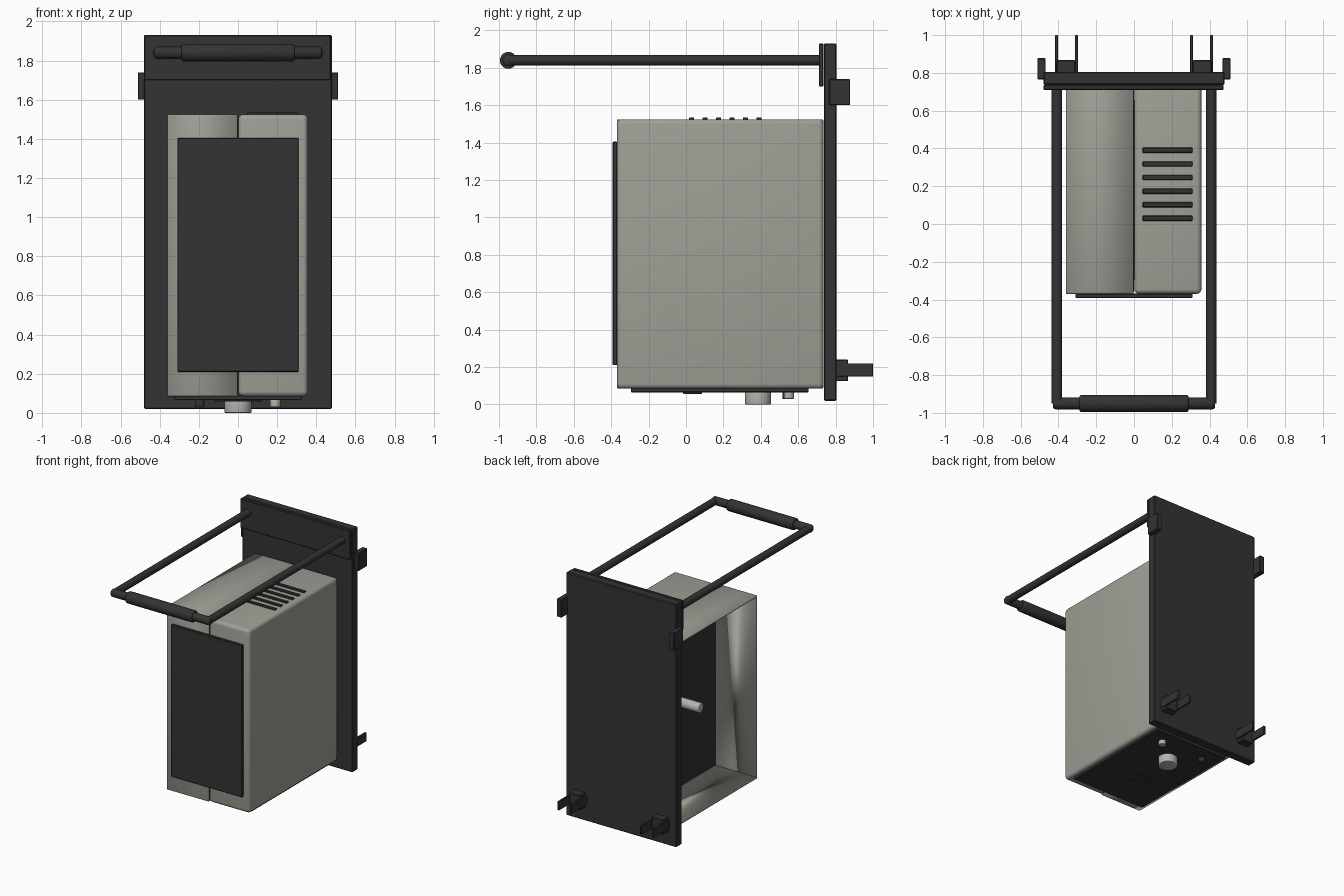
import bpy, bmesh, math
from mathutils import Vector

if "Cube" in bpy.data.objects:
    bpy.data.objects.remove(bpy.data.objects["Cube"], do_unlink=True)


def material(name, color):
    m = bpy.data.materials.new(name)
    m.use_nodes = True
    m.diffuse_color = (*color, 1)
    m.node_tree.nodes["Principled BSDF"].inputs["Base Color"].default_value = (*color, 1)
    return m


GREY = material("warm_grey_casing", (0.35, 0.35, 0.31))
DARK = material("charcoal", (0.033, 0.033, 0.033))
LIGHT = material("light_grey_metal", (0.45, 0.45, 0.42))


def finish(name, bm, mat, bevel=0, segments=2):
    if bevel:
        bmesh.ops.bevel(bm, geom=bm.edges[:], offset=bevel, segments=segments,
                        profile=0.5, affect='EDGES')
    bmesh.ops.recalc_face_normals(bm, faces=bm.faces[:])
    mesh = bpy.data.meshes.new(name)
    bm.to_mesh(mesh)
    bm.free()
    obj = bpy.data.objects.new(name, mesh)
    bpy.context.collection.objects.link(obj)
    mesh.materials.append(mat)
    bpy.ops.object.select_all(action='DESELECT')
    obj.select_set(True)
    bpy.context.view_layer.objects.active = obj
    bpy.ops.object.shade_smooth_by_angle(angle=math.radians(35))
    return obj


def box_mesh(x, y, z):
    bm = bmesh.new()
    bmesh.ops.create_cube(bm, size=1)
    for v in bm.verts:
        v.co = Vector(r[0] if c < 0 else r[1] for c, r in zip(v.co, (x, y, z)))
    return bm


def box(name, x, y, z, mat=DARK, bevel=0.004, segments=1):
    return finish(name, box_mesh(x, y, z), mat, bevel, segments)


def rod(name, start, end, radius, mat=DARK, bevel=0.0, sides=24):
    a, b = Vector(start), Vector(end)
    bm = bmesh.new()
    bmesh.ops.create_cone(bm, cap_ends=True, segments=sides, radius1=radius,
                          radius2=radius, depth=(b - a).length)
    if bevel:
        rims = [e for e in bm.edges if abs(e.verts[0].co.z - e.verts[1].co.z) < 1e-5]
        bmesh.ops.bevel(bm, geom=rims, offset=bevel, segments=3, profile=0.5, affect='EDGES')
    turn = Vector((0, 0, 1)).rotation_difference(b - a)
    for v in bm.verts:
        v.co = turn @ v.co + (a + b) / 2
    return finish(name, bm, mat)


# Casing: closed half, divider, and the half with an open side
DEPTH, HEIGHT = (-0.37, 0.735), (0.085, 1.525)
box("closed_casing_half", (0.002, 0.357), DEPTH, HEIGHT, GREY, 0.025, 4)
box("divider_panel", (-0.012, 0.0), (-0.36, 0.73), (0.095, 1.515), DARK, 0)

bm = box_mesh((-0.36, -0.002), DEPTH, HEIGHT)
bmesh.ops.bevel(bm, geom=[e for e in bm.edges if abs(e.verts[0].co.x - e.verts[1].co.x) > 0.1],
                offset=0.008, segments=2, profile=0.5, affect='EDGES')
bm.normal_update()
bmesh.ops.delete(bm, geom=[f for f in bm.faces if abs(f.normal.x) > 0.9], context='FACES')
shell = finish("open_casing_half", bm, GREY)
wall = shell.modifiers.new("wall", 'SOLIDIFY')
wall.thickness = 0.015
wall.offset = -1

# Drive shaft inside the open half
rod("drive_shaft", (-0.01, 0.165, 0.81), (-0.245, 0.165, 0.81), 0.038, LIGHT, 0.008)

# Front panel and top vents
box("front_panel", (-0.31, 0.31), (-0.392, -0.368), (0.21, 1.405))
for i in range(6):
    y = 0.03 + i * 0.072
    box("vent_bar", (0.045, 0.31), (y - 0.014, y + 0.014), (1.515, 1.535))

# Underside controls
box("bottom_panel", (-0.325, 0.325), (-0.295, 0.655), (0.065, 0.09))
box("bottom_label_plate", (-0.12, 0.12), (-0.015, 0.085), (0.057, 0.066), DARK, 0.002)
rod("main_knob", (0, 0.385, 0.07), (0, 0.385, 0), 0.07, LIGHT, 0.005, 32)
rod("small_knob", (0.19, 0.55, 0.07), (0.19, 0.55, 0.03), 0.027, LIGHT, 0.004)
rod("dark_knob", (-0.195, 0.54, 0.07), (-0.195, 0.54, 0.03), 0.025, DARK, 0.004)

# Back plate and handle mount
box("back_plate", (-0.48, 0.48), (0.737, 0.805), (0.02, 1.93), DARK, 0.006)
box("handle_mount", (-0.48, 0.475), (0.71, 0.735), (1.7, 1.93))

# Paired hooks, brackets and handle arms
for side in (-1, 1):
    def span(a, b):
        return tuple(sorted((side * a, side * b)))
    box("side_hook", span(0.468, 0.512), (0.765, 0.878), (1.6, 1.74))
    box("lower_bracket", span(0.31, 0.41), (0.8, 0.867), (0.125, 0.24))
    for x in (0.297, 0.403):
        box("bracket_prong", span(x, x + 0.015), (0.803, 1.0), (0.15, 0.22), DARK, 0.002)
    rod("handle_arm", (side * 0.408, -0.95, 1.84), (side * 0.408, 0.715, 1.84), 0.028)

# Handle crossbar and grip
rod("handle_crossbar", (-0.43, -0.95, 1.84), (0.43, -0.95, 1.84), 0.031, DARK, 0.015)
rod("handle_grip", (-0.288, -0.95, 1.84), (0.288, -0.95, 1.84), 0.045, DARK, 0.008)
